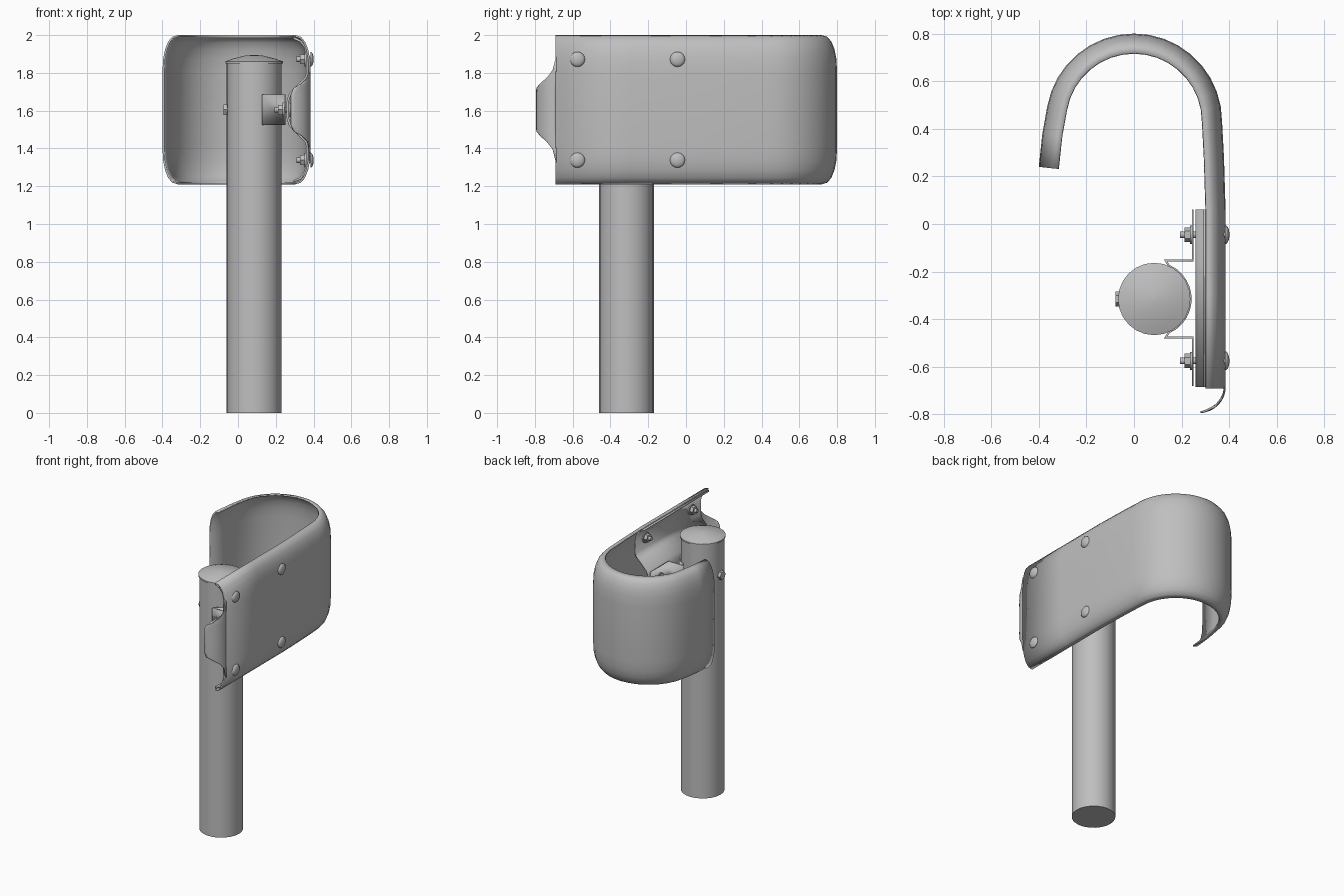
import bpy
from math import sin, cos, pi, radians
from mathutils import Vector

cube = bpy.data.objects.get("Cube")
if cube:
    bpy.data.objects.remove(cube, do_unlink=True)

steel = bpy.data.materials.new("galvanised_grey")
steel.use_nodes = True
GREY = (0.52, 0.52, 0.52, 1)
steel.diffuse_color = GREY
steel.node_tree.nodes["Principled BSDF"].inputs["Base Color"].default_value = GREY

MID = 1.605                      # centre height of the rail
POST = Vector((0.085, -0.315, 0))


def make(name, verts, faces, angle=40, thickness=0):
    mesh = bpy.data.meshes.new(name)
    mesh.from_pydata(verts, [], faces)
    mesh.update()
    obj = bpy.data.objects.new(name, mesh)
    bpy.context.collection.objects.link(obj)
    mesh.materials.append(steel)
    bpy.ops.object.select_all(action='DESELECT')
    obj.select_set(True)
    bpy.context.view_layer.objects.active = obj
    if angle:
        bpy.ops.object.shade_smooth_by_angle(angle=radians(angle))
    if thickness:
        mod = obj.modifiers.new("sheet", 'SOLIDIFY')
        mod.thickness = thickness
        mod.offset = -1
        mod.use_even_offset = True
        bpy.ops.object.modifier_move_to_index(modifier=mod.name, index=0)
    return obj


def sheet(name, rows, thickness=0.012):
    """Bridge equal rows of points into a thin metal sheet."""
    n = len(rows[0])
    faces = [(i * n + j, (i + 1) * n + j, (i + 1) * n + j + 1, i * n + j + 1)
             for i in range(len(rows) - 1) for j in range(n - 1)]
    return make(name, [p for row in rows for p in row], faces, 40, thickness)


def lathe(name, profile, loc, segs=20, along_x=False, angle=40):
    """Spin (radius, height) points about z, or about x."""
    verts, faces = [], []
    for r, h in profile:
        for k in range(segs):
            a = 2 * pi * k / segs
            u, v = r * cos(a), r * sin(a)
            verts.append(Vector((h, u, v) if along_x else (u, v, h)) + Vector(loc))
    for i in range(len(profile) - 1):
        for k in range(segs):
            m = (k + 1) % segs
            faces.append((i * segs + k, i * segs + m,
                          (i + 1) * segs + m, (i + 1) * segs + k))
    faces.append(tuple(reversed(range(segs))))
    faces.append(tuple(range((len(profile) - 1) * segs, len(profile) * segs)))
    return make(name, verts, faces, angle)


def mirrored(half):
    """Reflect a half section (x, height above centre) below the centre."""
    return [(x, -h) for x, h in reversed(half) if h > 0] + half


# Round post with a shallow domed cap
lathe("post", [(0.145, 0), (0.145, 1.86)], POST, 24)
lathe("post_cap", [(0.152, 1.85), (0.152, 1.861), (0.11, 1.876),
                   (0.05, 1.891), (0.004, 1.895)], POST, 24)

# Wrapped end terminal: a rolled-edge section swept round a hook
path = [(0.385, -0.69), (0.385, -0.3), (0.385, 0.05), (0.378, 0.28)]
path += [(0.37 * cos(radians(a)), 0.43 + 0.37 * sin(radians(a)))
         for a in range(0, 171, 10)]
path += [(-0.385, 0.38), (-0.4, 0.24)]
path = [Vector(p) for p in path]
section = mirrored([(0, 0), (0, 0.2), (-0.004, 0.27), (-0.014, 0.32),
                    (-0.03, 0.36), (-0.052, 0.386), (-0.082, 0.395)])
rows = []
for i, p in enumerate(path):
    t = (path[min(i + 1, len(path) - 1)] - path[max(i - 1, 0)]).normalized()
    rows.append([(p.x + t.y * o, p.y - t.x * o, MID + h) for o, h in section])
sheet("end_terminal", rows, 0.01)

# Curved tongue closing the front of the valley
tongue = mirrored([(85, 0), (85, 0.08), (77, 0.115), (52, 0.14),
                   (28, 0.17), (11, 0.21), (2, 0.28)])
rows = []
for k in range(9):
    row = []
    for reach, h in tongue:
        a = radians(reach) * (1 - k / 8)
        row.append((0.27 + 0.115 * cos(a), -0.685 - 0.11 * sin(a), MID + h))
    rows.append(row)
sheet("front_tongue", rows, 0.008)

# Corrugated beam inside the terminal
beam = mirrored([(0.27, 0), (0.27, 0.045), (0.281, 0.08), (0.345, 0.145),
                 (0.364, 0.165), (0.372, 0.19), (0.372, 0.29), (0.36, 0.335),
                 (0.335, 0.368), (0.296, 0.385)])
sheet("corrugated_beam", [[(x, y, MID + h) for x, h in beam]
                          for y in (-0.685, 0.06)])

# Bracket hugging the post, with a flange on each side
outline = [(0.251, -0.68), (0.251, -0.473), (0.14, -0.473)]
outline += [(POST.x + 0.157 * cos(radians(a)), POST.y + 0.157 * sin(radians(a)))
            for a in range(-66, 67, 12)]
outline += [(0.14, -0.157), (0.251, -0.157), (0.251, 0.06)]
sheet("post_bracket", [[(x, y, z) for z in (1.525, 1.685)] for x, y in outline], 0.008)

# Bolts: domed heads outside, washer, nut and shank inside
dome = [(0.04, 0)] + [(0.04 * cos(a), 0.018 * sin(a))
                      for a in (0.3, 0.6, 0.9, 1.2, 1.5)]
for side, y in (("front", -0.575), ("rear", -0.045)):
    for level, dz, seat in (("upper", 0.267, 0.362), ("middle", 0, 0.246),
                            ("lower", -0.267, 0.362)):
        tag = f"{side}_{level}"
        outer = 0.27 if level == "middle" else 0.383
        lathe(f"bolt_head_{tag}", dome, (outer, y, MID + dz), 16, True)
        lathe(f"washer_{tag}", [(0.038, -0.01), (0.038, 0)],
              (seat, y, MID + dz), 16, True)
        lathe(f"nut_{tag}", [(0.03, -0.033), (0.03, -0.01)],
              (seat, y, MID + dz), 6, True, 20)
        lathe(f"shank_{tag}", [(0.014, -0.052), (0.014, 0.02)],
              (seat, y, MID + dz), 12, True)

# Bolt through the far side of the post
lathe("post_bolt_head", [(0.031, -0.078), (0.031, -0.05)], (0, POST.y, MID),
      6, True, 20)
